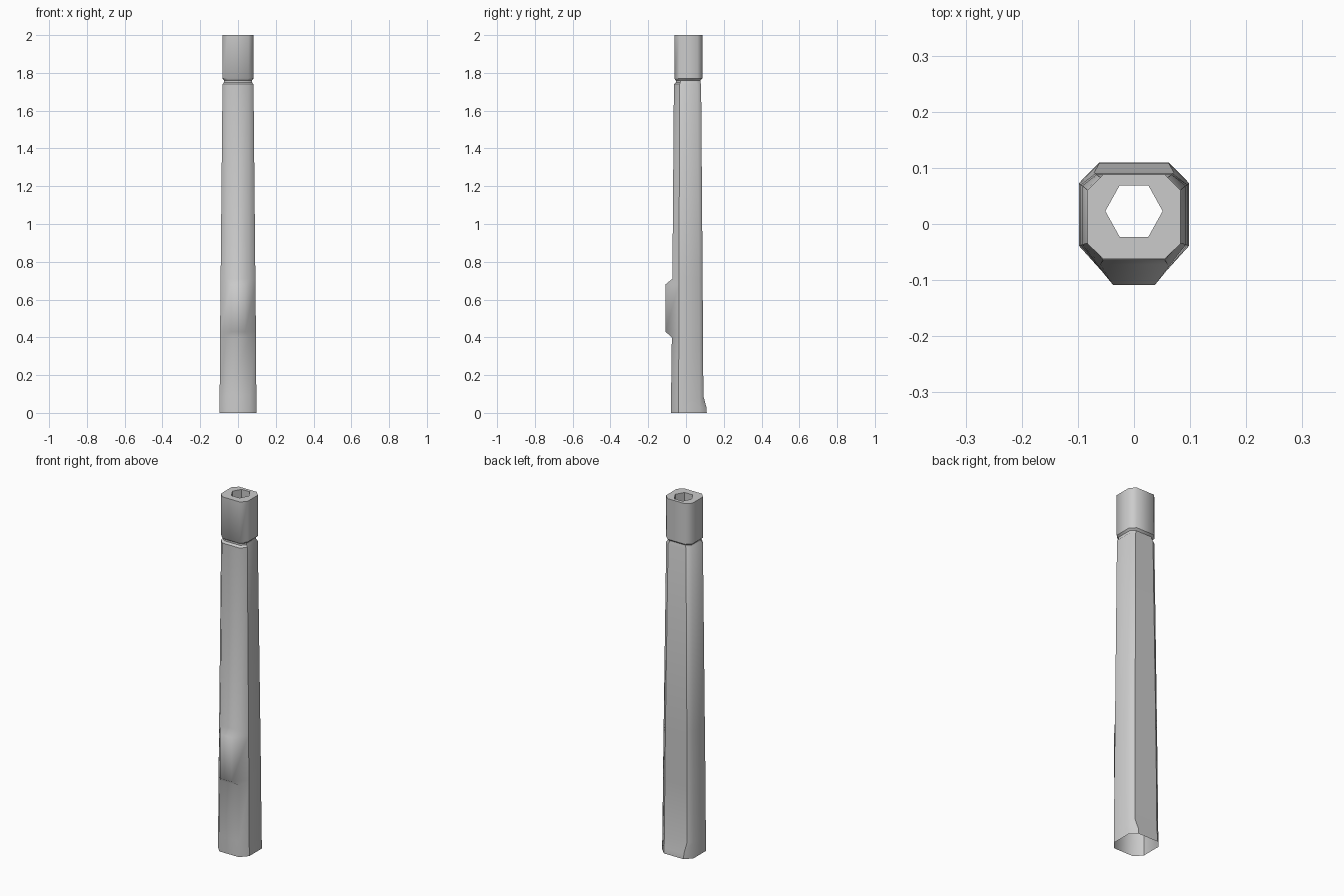
import bpy, bmesh
from math import cos, sin, pi, radians

if "Cube" in bpy.data.objects:
    bpy.data.objects.remove(bpy.data.objects["Cube"])


def section(bm, z, hx, front_side, back_side, xf, yf, xb, yb):
    """Chamfered rectangular ring, mirrored across x = 0."""
    half = [(xf, yf), (hx, front_side), (hx, back_side), (xb, yb)]
    pts = half + [(-x, y) for x, y in reversed(half)]
    return [bm.verts.new((x, y, z)) for x, y in pts]


def skin(bm, rings):
    for a, b in zip(rings, rings[1:]):
        n = len(a)
        for i in range(n):
            j = (i + 1) % n
            bm.faces.new((a[i], a[j], b[j], b[i]))


def finish(bm, name, sharp_edges=(), angle=40):
    bmesh.ops.recalc_face_normals(bm, faces=bm.faces)
    for f in bm.faces:
        f.smooth = True
    for e in bm.edges:
        level = abs(e.verts[0].co.z - e.verts[1].co.z) < 1e-5
        if level and len(e.link_faces) == 2 and e.calc_face_angle() > radians(angle):
            e.smooth = False
    for e in sharp_edges:
        e.smooth = False
    mesh = bpy.data.meshes.new(name)
    bm.to_mesh(mesh)
    bm.free()
    obj = bpy.data.objects.new(name, mesh)
    bpy.context.collection.objects.link(obj)
    return obj


# Tapered hollow shaft: rear flare at the foot, raised front block, neck groove
bm = bmesh.new()
profile = [
    (0.00, 0.098, -0.039, 0.073, 0.061, -0.080, 0.062, 0.110),
    (0.03, 0.098, -0.039, 0.073, 0.061, -0.080, 0.062, 0.108),
    (0.09, 0.097, -0.039, 0.072, 0.061, -0.079, 0.071, 0.092),
    (0.40, 0.095, -0.038, 0.070, 0.061, -0.075, 0.069, 0.090),
    (0.43, 0.095, -0.038, 0.070, 0.037, -0.109, 0.069, 0.090),
    (0.68, 0.092, -0.037, 0.068, 0.037, -0.109, 0.067, 0.088),
    (0.71, 0.092, -0.037, 0.068, 0.060, -0.072, 0.067, 0.088),
    (1.74, 0.082, -0.034, 0.060, 0.055, -0.064, 0.056, 0.080),
    (1.75, 0.074, -0.030, 0.055, 0.050, -0.054, 0.051, 0.076),
    (1.765, 0.074, -0.030, 0.055, 0.050, -0.054, 0.051, 0.076),
]
rings = [section(bm, *p) for p in profile]
skin(bm, rings)
sharp = [bm.edges.get((a[i], b[i]))
         for a, b in zip(rings, rings[1:]) for i in (1, 3, 4, 6)]
finish(bm, "shaft", sharp)

# End collar with a hexagonal bore
bm = bmesh.new()
rings = [section(bm, *p) for p in (
    (1.76, 0.074, -0.030, 0.055, 0.050, -0.054, 0.051, 0.076),
    (1.77, 0.083, -0.035, 0.060, 0.055, -0.062, 0.055, 0.087),
    (2.00, 0.083, -0.035, 0.060, 0.055, -0.062, 0.055, 0.088),
)]
skin(bm, rings)
bore = [[bm.verts.new((0.051 * cos(i * pi / 3), 0.023 + 0.053 * sin(i * pi / 3), z))
         for i in range(6)] for z in (2.0, 1.8)]
skin(bm, bore)
rim = [bm.edges.get((r[i], r[(i + 1) % len(r)]))
       for r in (rings[-1], bore[0]) for i in range(len(r))]
bmesh.ops.bridge_loops(bm, edges=rim)
bore_edges = [bm.edges.get((a, b)) for a, b in zip(*bore)]
finish(bm, "end_collar", rim + bore_edges)
